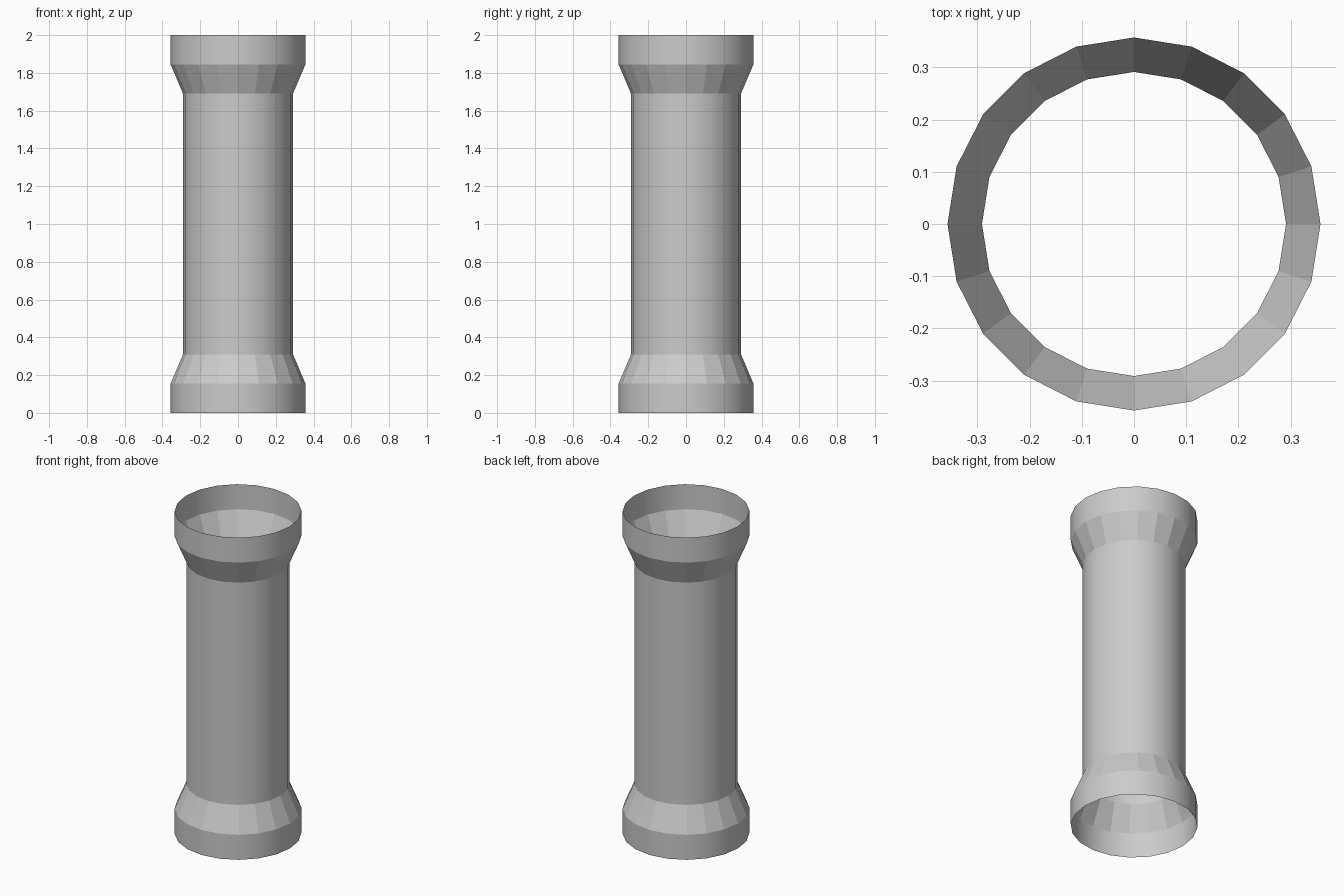
import bpy, bmesh
from math import cos, sin, pi

if "Cube" in bpy.data.objects:
    bpy.data.objects.remove(bpy.data.objects["Cube"])

SIDES = 20
# Outline of the open, thin-walled column: (radius, height)
PROFILE = [(0.357, 0.0), (0.357, 0.155), (0.291, 0.31),
           (0.291, 1.69), (0.357, 1.845), (0.357, 2.0)]

bm = bmesh.new()
rings = [[bm.verts.new((r * cos(2 * pi * i / SIDES), r * sin(2 * pi * i / SIDES), z))
          for i in range(SIDES)] for r, z in PROFILE]

# Bands between rings; flared collars are faceted, straight walls smooth
for lower, upper in zip(rings, rings[1:]):
    straight = abs(lower[0].co.x - upper[0].co.x) < 1e-4
    for i in range(SIDES):
        j = (i + 1) % SIDES
        face = bm.faces.new((lower[i], lower[j], upper[j], upper[i]))
        face.smooth = straight

# Crisp edges where the collars meet the straight walls
for ring in rings:
    for i in range(SIDES):
        bm.edges.get((ring[i], ring[(i + 1) % SIDES])).smooth = False

mesh = bpy.data.meshes.new("flared_tube")
bm.to_mesh(mesh)
bm.free()
tube = bpy.data.objects.new("flared_tube", mesh)
bpy.context.collection.objects.link(tube)
